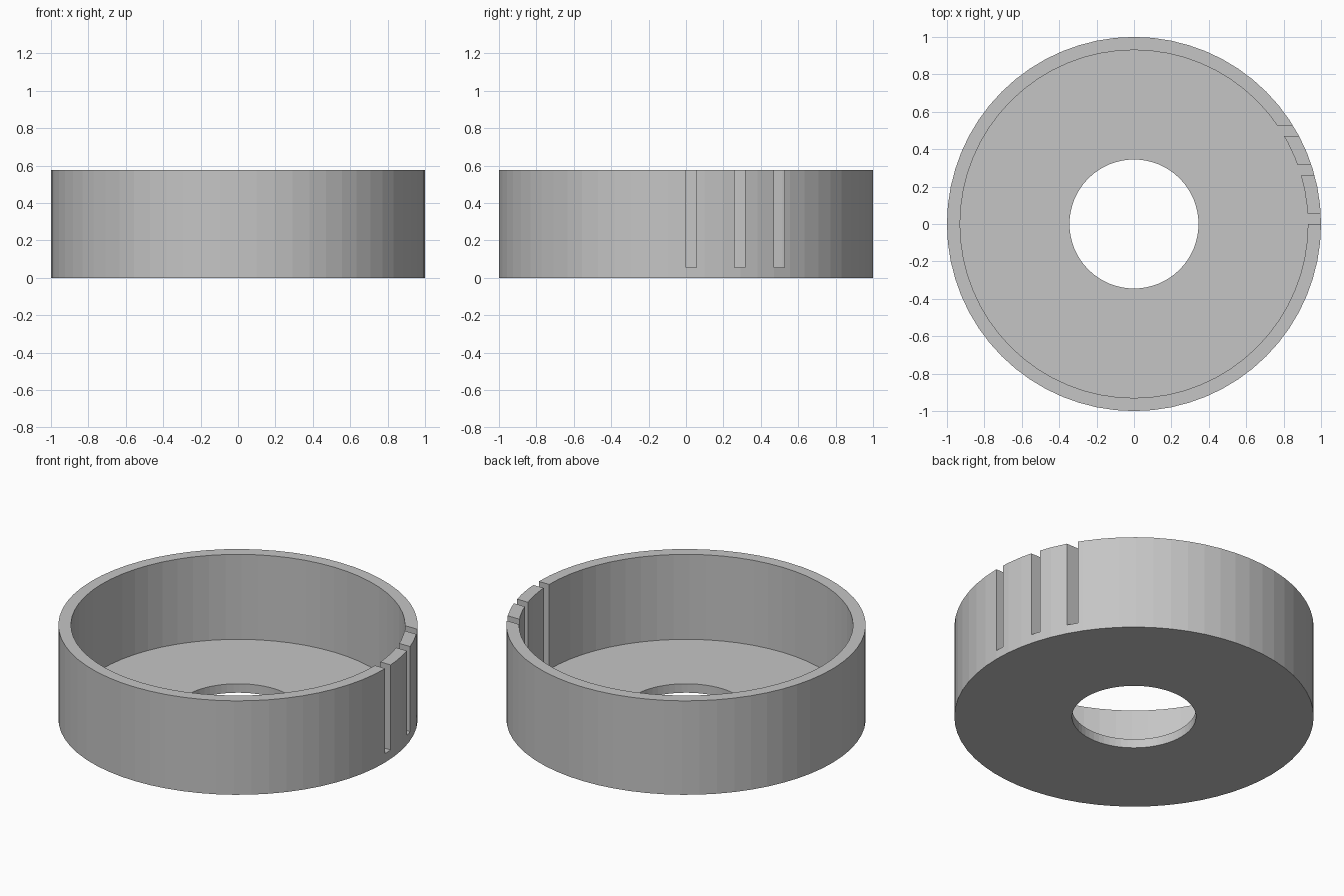
import bpy
import bmesh
from math import tau
from mathutils import Matrix, Vector

SEGMENTS = 64
HEIGHT = 0.577
FLOOR = 0.055
OUTER, INNER, HOLE = 1.0, 0.93, 0.345
SLOT_WIDTH = 0.056
SLOT_STARTS = (0.0, 0.26, 0.47)

cube = bpy.data.objects.get("Cube")
if cube:
    bpy.data.objects.remove(cube, do_unlink=True)

# Single grey material
grey = bpy.data.materials.new("plain_grey")
grey.use_nodes = True
colour = (0.56, 0.56, 0.56, 1.0)
grey.diffuse_color = colour
grey.node_tree.nodes["Principled BSDF"].inputs["Base Color"].default_value = colour


def make_object(name, bm):
    bmesh.ops.recalc_face_normals(bm, faces=bm.faces)
    mesh = bpy.data.meshes.new(name)
    bm.to_mesh(mesh)
    bm.free()
    mesh.materials.append(grey)
    obj = bpy.data.objects.new(name, mesh)
    bpy.context.collection.objects.link(obj)
    return obj


# Open cup with a holed floor, made by turning its wall profile
profile = [(HOLE, 0), (OUTER, 0), (OUTER, HEIGHT),
           (INNER, HEIGHT), (INNER, FLOOR), (HOLE, FLOOR)]
bm = bmesh.new()
rings = []
for i in range(SEGMENTS):
    turn = Matrix.Rotation(tau * i / SEGMENTS, 3, "Z")
    rings.append([bm.verts.new(turn @ Vector((r, 0, z))) for r, z in profile])
for i, ring in enumerate(rings):
    following = rings[(i + 1) % SEGMENTS]
    for j in range(len(profile)):
        k = (j + 1) % len(profile)
        bm.faces.new((ring[j], following[j], following[k], ring[k]))
cup = make_object("round_cup", bm)

# Three parallel slots through the left wall, down to the floor level
bm = bmesh.new()
for start in SLOT_STARTS:
    box = bmesh.ops.create_cube(bm, size=1)["verts"]
    for v in box:
        v.co = (1.1 if v.co.x > 0 else 0.7,
                start + (SLOT_WIDTH if v.co.y > 0 else 0),
                HEIGHT + 0.1 if v.co.z > 0 else FLOOR)
cutter = make_object("slot_cutter", bm)
cutter.hide_render = True

cut = cup.modifiers.new("slots", "BOOLEAN")
cut.operation = "DIFFERENCE"
cut.solver = "EXACT"
cut.object = cutter
bpy.context.view_layer.objects.active = cup
cup.select_set(True)
bpy.ops.object.modifier_apply(modifier=cut.name)
bpy.data.objects.remove(cutter, do_unlink=True)
